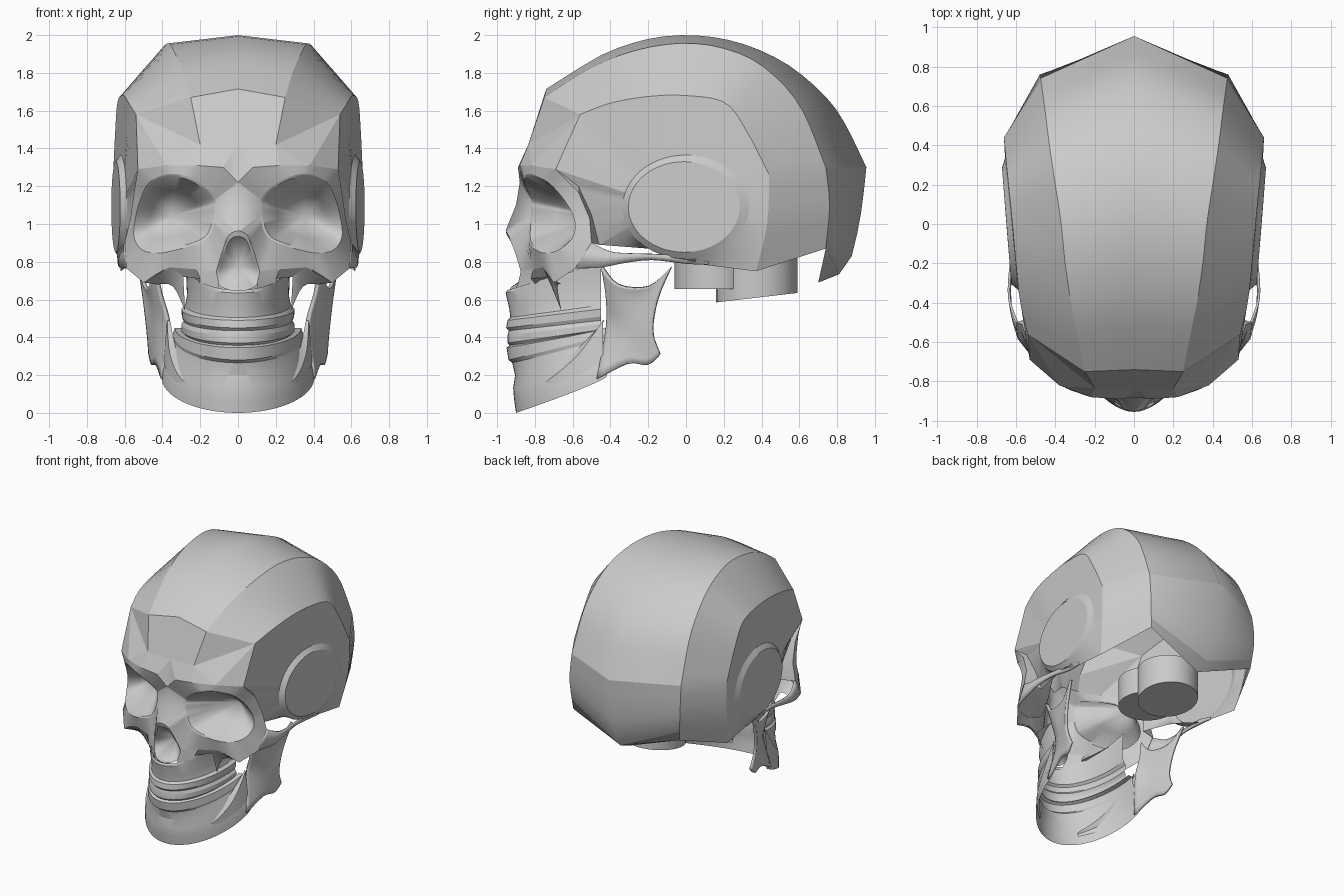
import bpy, bmesh, math
from mathutils import Vector as V

if "Cube" in bpy.data.objects:
    bpy.data.objects.remove(bpy.data.objects["Cube"])


def spline(pts, n, closed=False, smooth=True):
    """n samples per segment through pts, Catmull-Rom or straight."""
    p = [V(q) for q in pts]
    m = len(p)
    out = []
    for i in range(m if closed else m - 1):
        if closed:
            a, b, c, d = (p[(i + k) % m] for k in (-1, 0, 1, 2))
        else:
            a, b, c, d = p[max(i - 1, 0)], p[i], p[i + 1], p[min(i + 2, m - 1)]
        for k in range(n):
            t = k / n
            if smooth:
                out.append(0.5 * (2 * b + (c - a) * t + (2 * a - 5 * b + 4 * c - d) * t * t
                                  + (3 * b - a - 3 * c + d) * t ** 3))
            else:
                out.append(b.lerp(c, t))
    if not closed:
        out.append(p[-1])
    return out


def even(pts, n):
    """Resample a smooth open curve to n+1 evenly spaced points."""
    s = spline(pts, 16)
    d = [0]
    for a, b in zip(s, s[1:]):
        d.append(d[-1] + (b - a).length)
    out, j = [], 0
    for i in range(n + 1):
        t = d[-1] * i / n
        while j < len(s) - 2 and d[j + 1] < t:
            j += 1
        out.append(s[j].lerp(s[j + 1], (t - d[j]) / (d[j + 1] - d[j])))
    return out


def build(name, verts, faces, thick=0, angle=25):
    """Half part mirrored across x = 0."""
    bm = bmesh.new()
    vs = [bm.verts.new(v) for v in verts]
    for f in faces:
        bm.faces.new([vs[i] for i in f])
    bmesh.ops.remove_doubles(bm, verts=bm.verts, dist=0.0005)
    bmesh.ops.recalc_face_normals(bm, faces=bm.faces)
    me = bpy.data.meshes.new(name)
    bm.to_mesh(me)
    bm.free()
    me.shade_smooth()
    me.set_sharp_from_angle(angle=math.radians(angle))
    ob = bpy.data.objects.new(name, me)
    bpy.context.collection.objects.link(ob)
    if thick:
        s = ob.modifiers.new("thickness", 'SOLIDIFY')
        s.thickness, s.offset = thick, 0
    ob.modifiers.new("mirror", 'MIRROR')
    return ob


def loft(name, rows, closed=False, thick=0, angle=25):
    n = len(rows[0])
    verts = [v for r in rows for v in r]
    faces = [(j * n + i, j * n + (i + 1) % n, (j + 1) * n + (i + 1) % n, (j + 1) * n + i)
             for j in range(len(rows) - 1) for i in range(n if closed else n - 1)]
    return build(name, verts, faces, thick, angle)


# Cranium: crown line (a circle), shoulder line and temple line
def rail(upper, lower):
    return even(upper, 24) + even(lower, 6)[1:]


crown = rail([(0, -.74, 1.715)] + [(0, y, 1 + math.sqrt(1 - y * y))
                                   for y in (-.55, -.4, -.2, 0, .2, .4, .6, .8)]
             + [(0, .955, 1.3)],
             [(0, .955, 1.3), (0, .92, 1.02), (0, .85, .77), (0, .7, .69)])
shoulder = rail([(.25, -.75, 1.67), (.285, -.57, 1.79), (.32, -.4, 1.875), (.35, -.2, 1.935),
                 (.37, 0, 1.957), (.40, .2, 1.93), (.43, .4, 1.84), (.455, .6, 1.63),
                 (.475, .74, 1.3)],
                [(.475, .74, 1.3), (.48, .76, 1.1), (.46, .74, .87)])
temple = rail([(.54, -.56, 1.58), (.578, -.4, 1.64), (.60, -.2, 1.675), (.618, 0, 1.68),
               (.639, .21, 1.64), (.651, .33, 1.475), (.661, .44, 1.26)],
              [(.661, .44, 1.26), (.655, .43, 1.0), (.62, .37, .75)])
loft("cranium", [crown, shoulder, temple], angle=20)

# Temple plate with raised oval boss
under = spline([(.62, .37, .75), (.60, .05, .79), (.54, -.2, .87), (.47, -.46, .89),
                (.50, -.5, 1.05), (.52, -.57, 1.2), (.53, -.69, 1.29), (.54, -.56, 1.58)],
               5, smooth=False)
contour = temple + under[1:-1]


def oval(ry, rz, x0, tilt, cy=0, cz=1.09):
    out = []
    for p in contour:
        a = math.atan2(p.z - 1.09, p.y)
        y, z = cy + ry * math.cos(a), cz + rz * math.sin(a)
        out.append(V((x0 + tilt * y, y, z)))
    return out


loft("temple_plate", [contour, oval(.335, .275, .622, .1), oval(.295, .24, .648, .08, -.01),
                      [V((.648, -.01, 1.09))] * len(contour)], closed=True, angle=17)

# Face ring around the eye: (outer point, socket rim point)
ring = [((0, -.88, 1.22), (.12, -.82, 1.13)), ((.08, -.89, 1.30), (.18, -.85, 1.2)),
        ((.22, -.88, 1.31), (.27, -.86, 1.25)), ((.38, -.82, 1.31), (.37, -.82, 1.265)),
        ((.53, -.69, 1.29), (.47, -.73, 1.22)), ((.55, -.57, 1.17), (.52, -.64, 1.12)),
        ((.57, -.51, 1.03), (.545, -.59, 1.02)), ((.60, -.5, .90), (.55, -.6, .93)),
        ((.59, -.585, .765), (.51, -.67, .865)), ((.50, -.70, .69), (.43, -.74, .845)),
        ((.36, -.76, .77), (.34, -.79, .86)), ((.22, -.81, .76), (.25, -.82, .885)),
        ((.115, -.875, .75), (.17, -.83, .92)), ((.085, -.905, .85), (.135, -.83, .97)),
        ((.05, -.94, .94), (.125, -.825, 1.01)), ((0, -.955, .965), (.12, -.82, 1.05)),
        ((0, -.90, 1.1), (.118, -.82, 1.09))]
outer = [V(o) for o, r in ring]
edge = spline(outer, 4, True, False)
rim = spline([r for o, r in ring], 4, True)
apex = V((.35, -.48, 1.04))
loft("face_mask", [edge, rim], closed=True, angle=22)
loft("eye_socket", [rim, [p.lerp(V((.34, p.y + .1, 1.05)), .06) for p in rim],
                    [p.lerp(apex, .4) for p in rim], [apex] * len(rim)], closed=True, angle=35)

# Forehead facets
build("forehead", [crown[0], shoulder[0], temple[0], V((0, -.835, 1.42)), V((.2, -.835, 1.42))]
      + outer[:5],
      [(0, 1, 4, 3), (1, 2, 4), (3, 4, 7, 6), (3, 6, 5), (4, 8, 7), (4, 2, 8), (2, 9, 8)],
      angle=3)

# Bone behind the outer eye rim
loft("eye_side_wall", [outer[4:8], [V((.53, -.69, 1.29)), V((.52, -.57, 1.2)),
                                    V((.50, -.5, 1.05)), V((.47, -.46, .89))]])

# Nose opening
nostril = spline([(0, -.955, .965), (.05, -.94, .94), (.085, -.905, .85), (.115, -.875, .75),
                  (.10, -.89, .68), (.06, -.92, .655), (0, -.935, .645)], 4)
pit = V((0, -.76, .78))
loft("nose_opening", [nostril, [p.lerp(V((0, p.y + .05, .78)), .15) for p in nostril],
                      [pit] * len(nostril)], angle=35)

# Upper jaw front and buttress under the cheek
loft("upper_jaw_front", [[outer[12], outer[11], outer[10]],
                         [V((.10, -.89, .68)), V((.2, -.82, .71)), V((.29, -.73, .72))],
                         [V((.1, -.915, .645)), V((.2, -.80, .685)), V((.27, -.585, .75))]])
loft("cheek_buttress", [spline(r, 4) for r in (
    [(.50, -.70, .69), (.36, -.76, .77), (.29, -.73, .72)],
    [(.43, -.65, .68), (.345, -.68, .67), (.28, -.66, .54)])])

# Cheek arch
loft("cheek_arch", [spline(r, 4) for r in (
    [(.595, -.5, .90), (.63, -.4, .855), (.635, -.3, .845), (.62, -.15, .84), (.605, 0, .83),
     (.61, .12, .80)],
    [(.585, -.585, .765), (.622, -.45, .77), (.63, -.32, .795), (.615, -.18, .81), (.60, 0, .79),
     (.61, .12, .785)])], thick=.012)


# Horseshoe bands for both jaws: (front z, back z, half width, front y)
def jaw(name, bands, back, point):
    rows = []
    for zf, zb, w, f in bands:
        row = []
        for i in range(17):
            t = math.pi / 2 * i / 16
            c = math.cos(t)
            row.append(V((w * math.sin(t), back + (f - back) * c ** point, zb + (zf - zb) * c)))
        rows.append(row)
    loft(name, rows, angle=20)


jaw("upper_jaw", [(.65, .80, .28, -.945), (.635, .74, .275, -.955), (.55, .62, .27, -.935),
                  (.505, .57, .28, -.93), (.49, .55, .30, -.945), (.45, .51, .297, -.952),
                  (.435, .49, .287, -.938), (.41, .47, .30, -.945), (.37, .44, .30, -.945),
                  (.355, .44, .295, -.93)], -.45, 1)
jaw("lower_jaw", [(.36, .45, .30, -.93), (.345, .45, .335, -.95), (.28, .42, .345, -.94),
                  (.265, .40, .342, -.92), (.2, .35, .365, -.905), (.13, .29, .385, -.915),
                  (.07, .245, .40, -.91), (0, .19, .405, -.90)], -.42, 1.15)

# Jaw branch
loft("jaw_branch", [spline(r, 4) for r in zip(*[spline(c, 4) for c in (
    [(.40, -.47, .18), (.365, -.42, .45), (.405, -.42, .62), (.44, -.445, .775)],
    [(.43, -.31, .26), (.42, -.33, .45), (.44, -.35, .6), (.46, -.36, .68)],
    [(.45, -.2, .255), (.455, -.24, .43), (.47, -.22, .6), (.49, -.2, .67)],
    [(.465, -.135, .31), (.475, -.175, .43), (.495, -.15, .6), (.52, -.075, .775)])])],
    thick=.02)

# Oblique ridge on the jaw side
loft("jaw_ridge", [spline(r, 5) for r in (
    [(.36, -.43, .49), (.325, -.58, .33), (.27, -.72, .21), (.17, -.83, .11)],
    [(.375, -.44, .49), (.36, -.57, .31), (.30, -.72, .18), (.175, -.835, .10)],
    [(.395, -.44, .28), (.37, -.565, .2), (.305, -.71, .13), (.18, -.83, .08)])])


# Neck stubs under the skull
def stub(name, y, r, z0, z1, wave=0):
    bpy.ops.mesh.primitive_cylinder_add(vertices=32, radius=r, depth=z1 - z0,
                                        location=(0, y, (z0 + z1) / 2))
    ob = bpy.context.object
    ob.name = name
    for v in ob.data.vertices:
        if v.co.z < 0:
            v.co.z += wave * (v.co.y / r + 1) / 2
    ob.data.shade_smooth()
    ob.data.set_sharp_from_angle(angle=math.radians(30))


stub("neck_front", .145, .205, .655, .86)
stub("neck_rear", .375, .215, .585, .85, .05)
